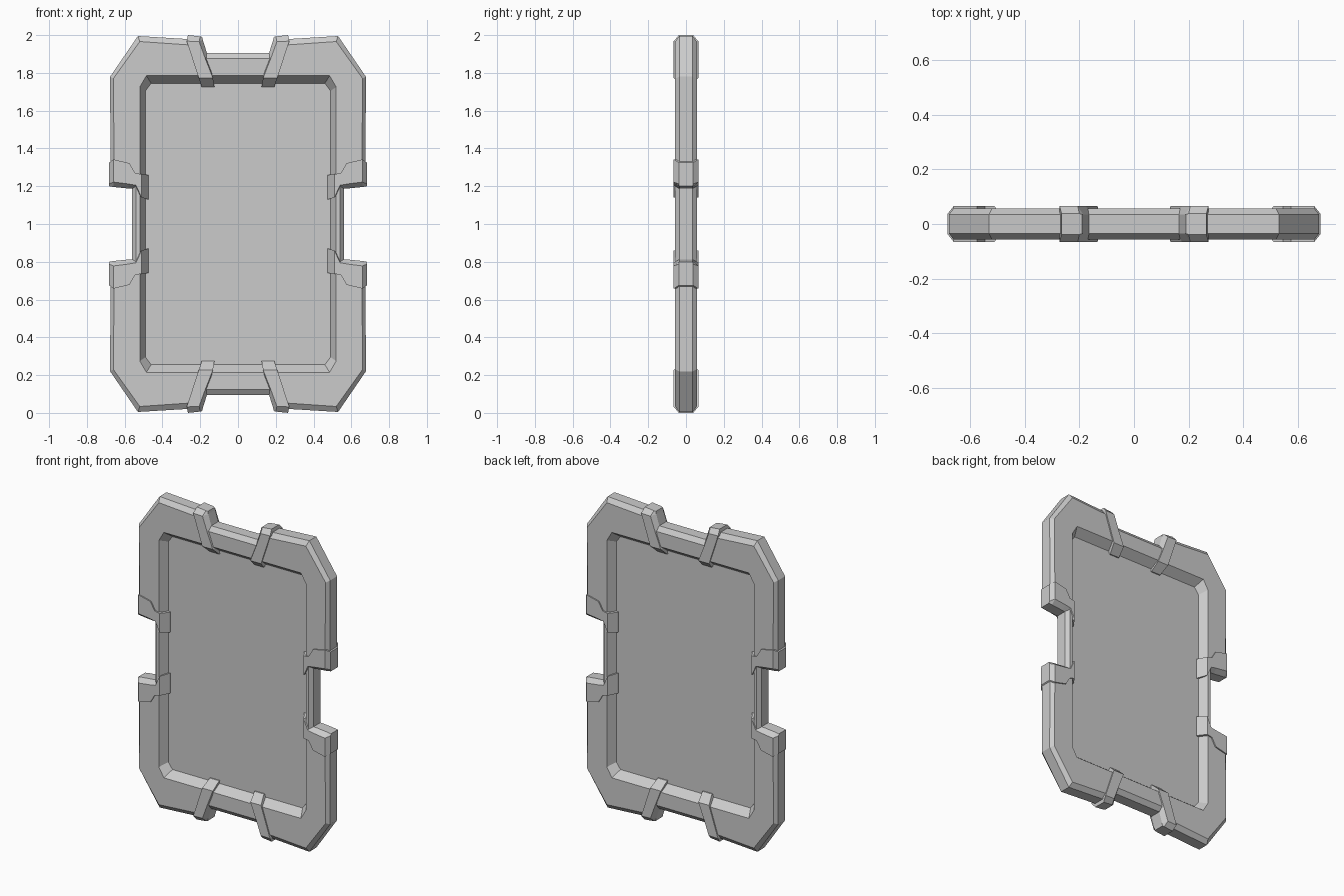
import bpy, bmesh

if "Cube" in bpy.data.objects:
    bpy.data.objects.remove(bpy.data.objects["Cube"])


def loft(name, rings, closed=False):
    """Skin matching rings of points; cap the ends or close into a loop."""
    bm = bmesh.new()
    vs = [[bm.verts.new(p) for p in r] for r in rings]
    n = len(rings[0])
    pairs = list(zip(vs, vs[1:])) + ([(vs[-1], vs[0])] if closed else [])
    for r, s in pairs:
        for i in range(n):
            j = (i + 1) % n
            bm.faces.new((r[i], r[j], s[j], s[i]))
    if not closed:
        bm.faces.new(vs[0])
        bm.faces.new(vs[-1][::-1])
    bmesh.ops.remove_doubles(bm, verts=bm.verts, dist=1e-5)
    bmesh.ops.recalc_face_normals(bm, faces=bm.faces)
    me = bpy.data.meshes.new(name)
    bm.to_mesh(me)
    bm.free()
    ob = bpy.data.objects.new(name, me)
    bpy.context.collection.objects.link(ob)
    return ob


def ring(quarter, y):
    """Mirror a quarter outline into a full loop around (0, 1)."""
    q = quarter
    full = (q + [(-x, z) for x, z in q[::-1]]
            + [(-x, -z) for x, z in q] + [(x, -z) for x, z in q[::-1]])
    return [(x, y, z + 1) for x, z in full]


# Quarter outlines: outer rim, bevelled face edge, recess lip, recess floor
rim = [(.56, .20), (.675, .215), (.677, .78), (.53, .995), (.20, .975), (.172, .905)]
face = [(.54, .225), (.655, .24), (.66, .77), (.52, .966), (.215, .945), (.185, .876)]
lip = [(.52, .15), (.52, .30), (.52, .725), (.485, .785), (.25, .785), (.15, .785)]
floor = [(.49, .15), (.49, .30), (.49, .705), (.46, .745), (.25, .745), (.15, .745)]

# Notched frame
loft("frame", [ring(floor, -.004), ring(lip, -.057), ring(face, -.057), ring(rim, -.035),
               ring(rim, .035), ring(face, .057), ring(lip, .057), ring(floor, .004)], True)

# Thin central panel
loft("panel", [ring(floor, -.005), ring(floor, .005)])

# Strap stations: far edge, notch edge, bevelled notch edge, half depth
side_strap = [
    ((.475, .26), (.475, .13), (.475, .13), .012),
    ((.51, .263), (.51, .14), (.51, .14), .065),
    ((.545, .27), (.54, .205), (.545, .186), .065),
    ((.575, .322), (.58, .212), (.58, .188), .065),
    ((.66, .342), (.66, .222), (.66, .196), .065),
    ((.682, .325), (.682, .212), (.682, .20), .038),
]
top_strap = [
    ((.192, .725), (.125, .725), (.125, .725), .012),
    ((.208, .773), (.133, .773), (.133, .773), .065),
    ((.243, .88), (.175, .88), (.160, .89), .065),
    ((.272, .968), (.206, .966), (.186, .974), .065),
    ((.265, 1.0), (.200, .993), (.190, .99), .038),
]


def strap(name, stations, sx, sz):
    rings = []
    for a, b, c, y in stations:
        m = min(y, .035)
        pts = [(a, y), (a, -y), (b, -y), (c, -m), (c, m), (b, y)]
        rings.append([(sx * p[0], d, 1 + sz * p[1]) for p, d in pts])
    loft(name, rings)


# Eight straps wrapping the frame beside the notches
for sx, h in ((-1, "left"), (1, "right")):
    for sz, v in ((-1, "lower"), (1, "upper")):
        strap(f"side_strap_{v}_{h}", side_strap, sx, sz)
        strap(f"edge_strap_{v}_{h}", top_strap, sx, sz)
